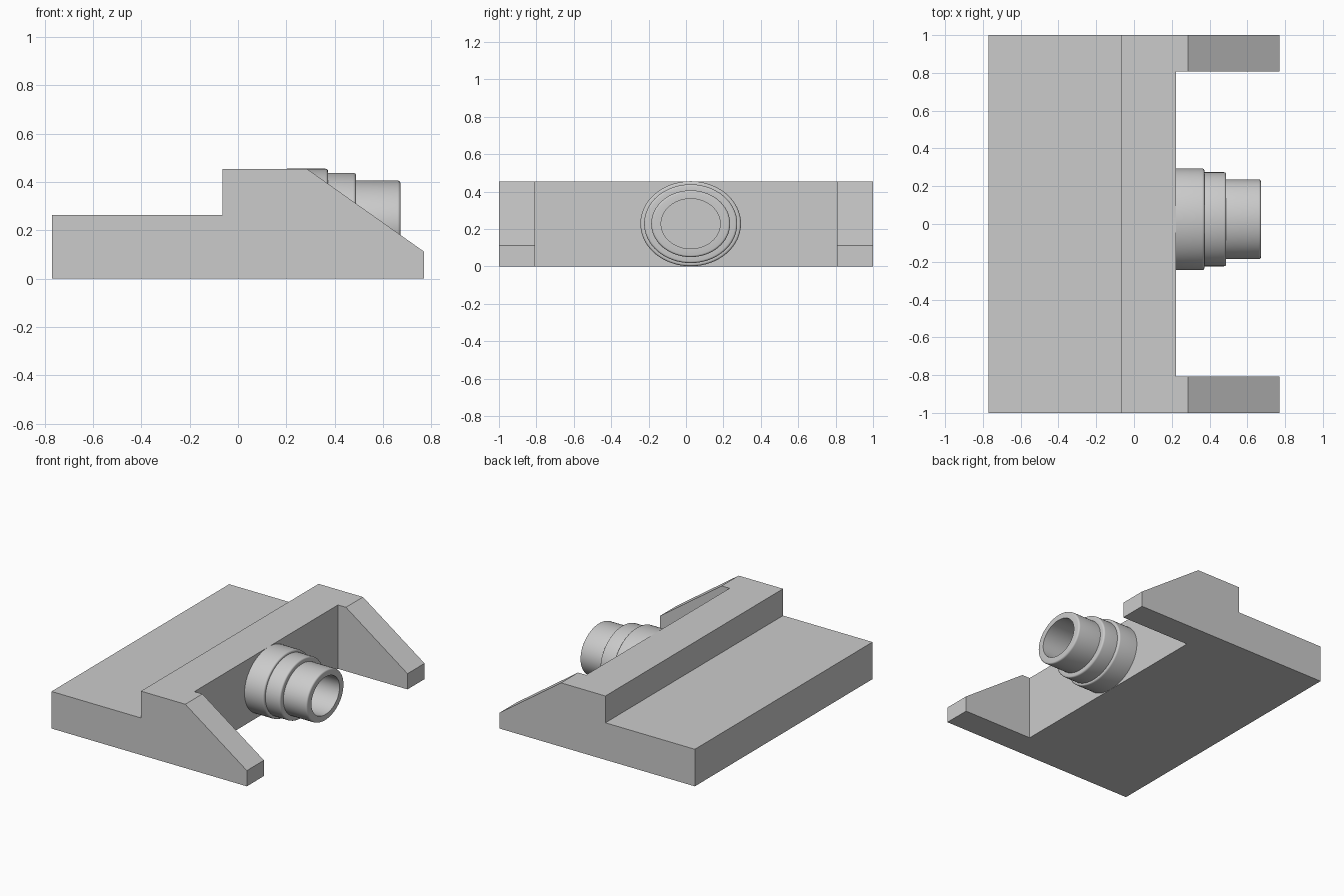
import bpy, bmesh, math
from mathutils import Matrix, Vector

cube = bpy.data.objects.get("Cube")
if cube:
    bpy.data.objects.remove(cube, do_unlink=True)

# Single grey material
grey = bpy.data.materials.new("plain_grey")
grey.use_nodes = True
colour = (0.6, 0.6, 0.6, 1)
grey.diffuse_color = colour
grey.node_tree.nodes["Principled BSDF"].inputs["Base Color"].default_value = colour


def add_object(name, bm):
    bmesh.ops.recalc_face_normals(bm, faces=bm.faces)
    mesh = bpy.data.meshes.new(name)
    bm.to_mesh(mesh)
    bm.free()
    mesh.materials.append(grey)
    obj = bpy.data.objects.new(name, mesh)
    bpy.context.collection.objects.link(obj)
    return obj


def prism(name, profile, half_width):
    """Extrude an x-z outline symmetrically along y."""
    bm = bmesh.new()
    face = bm.faces.new([bm.verts.new((x, -half_width, z)) for x, z in profile])
    moved = bmesh.ops.extrude_face_region(bm, geom=[face])["geom"]
    verts = [v for v in moved if isinstance(v, bmesh.types.BMVert)]
    bmesh.ops.translate(bm, verts=verts, vec=(0, 2 * half_width, 0))
    return add_object(name, bm)


# Stepped base with a sloping end
side = [(-0.77, 0), (0.77, 0), (0.77, 0.112), (0.285, 0.455),
        (-0.065, 0.455), (-0.065, 0.264), (-0.77, 0.264)]
base = prism("stepped_base", side, 1)

# Opening that leaves two side arms
WALL = 0.222
opening = [(WALL, -0.1), (1, -0.1), (1, 0.6), (WALL, 0.6)]
cutter = prism("arm_gap_cutter", opening, 0.808)
cutter.hide_render = True
cut = base.modifiers.new("arm_gap", "BOOLEAN")
cut.operation = "DIFFERENCE"
cut.solver = "EXACT"
cut.object = cutter
bpy.context.view_layer.objects.active = base
base.select_set(True)
bpy.ops.object.modifier_apply(modifier=cut.name)
bpy.data.objects.remove(cutter, do_unlink=True)


def rounded_edge(x, r, size):
    """Points of a convex quarter round at a step's outer edge."""
    angles = [math.pi / 2 * i / 4 for i in range(5)]
    return [(x - size + size * math.sin(a), r - size + size * math.cos(a))
            for a in angles]


# Stepped oval nozzle with an open bore
start = WALL - 0.02
outline = [(start, 0.158), (start, 0.269)]
for end, radius, next_radius in ((0.373, 0.269, 0.249),
                                 (0.488, 0.249, 0.211),
                                 (0.672, 0.211, 0.158)):
    outline += rounded_edge(end, radius, 0.012)
    outline.append((end, next_radius))

bm = bmesh.new()
ring = [bm.verts.new((x, 0, r)) for x, r in outline]
edges = [bm.edges.new((a, b)) for a, b in zip(ring, ring[1:] + ring[:1])]
bmesh.ops.spin(bm, geom=ring + edges, cent=(0, 0, 0), axis=(1, 0, 0),
               angle=2 * math.pi, steps=64, use_duplicate=False)
bmesh.ops.remove_doubles(bm, verts=bm.verts, dist=0.0001)
bmesh.ops.scale(bm, vec=(1, 1, 0.845), verts=bm.verts)
bmesh.ops.translate(bm, vec=(0, 0.025, 0.228), verts=bm.verts)
nozzle = add_object("stepped_nozzle", bm)

bpy.ops.object.select_all(action="DESELECT")
nozzle.select_set(True)
bpy.context.view_layer.objects.active = nozzle
bpy.ops.object.shade_smooth_by_angle(angle=math.radians(35))
